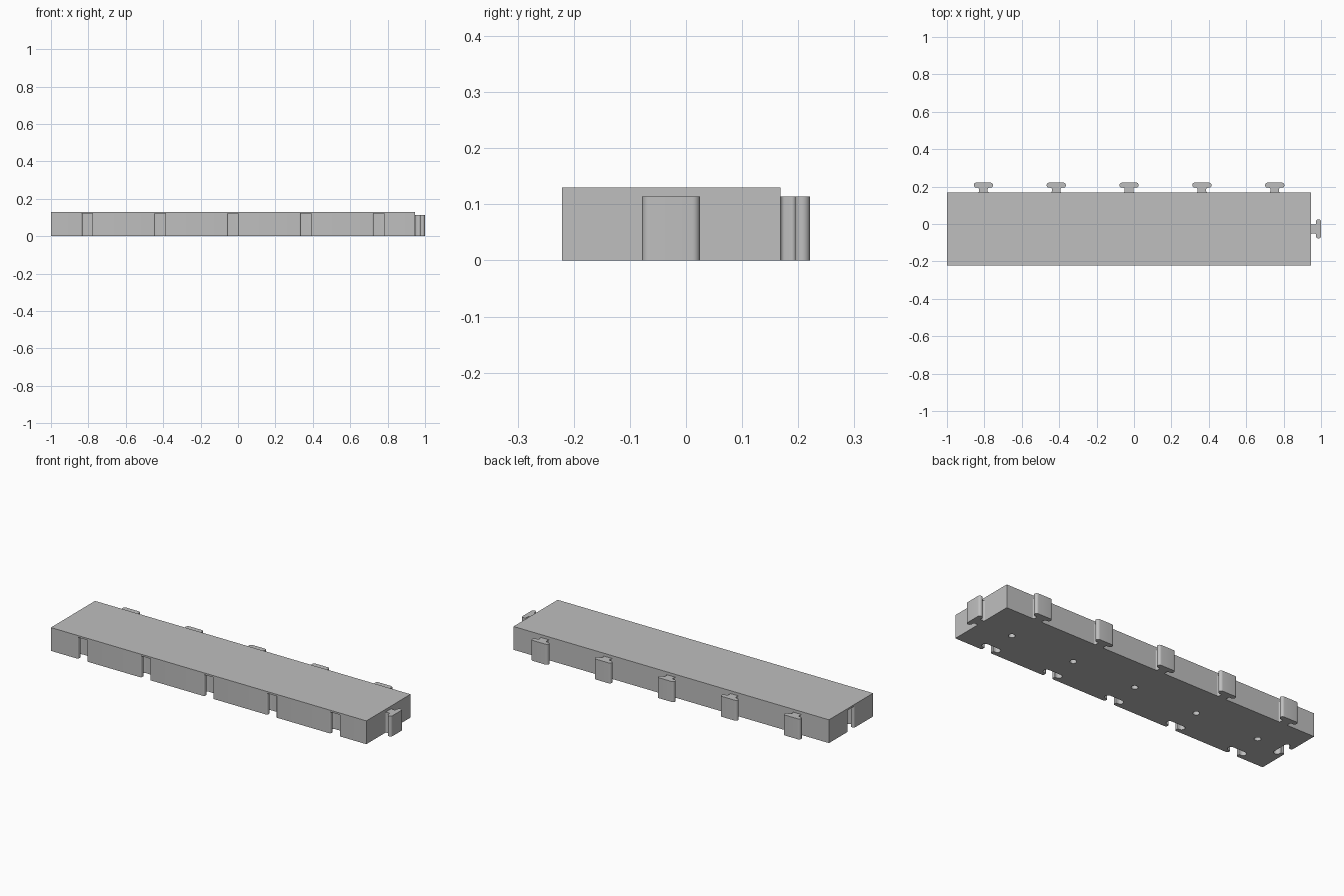
import bpy, bmesh
from math import sin, cos, pi, radians
from mathutils import Matrix

cube = bpy.data.objects.get("Cube")
if cube:
    bpy.data.objects.remove(cube, do_unlink=True)

grey = bpy.data.materials.new("plain_grey")
grey.use_nodes = True
colour = (0.52, 0.52, 0.52, 1)
grey.diffuse_color = colour
grey.node_tree.nodes["Principled BSDF"].inputs["Base Color"].default_value = colour

LEFT, RIGHT, FRONT, BACK, TOP = -1.0, 0.947, -0.221, 0.168, 0.13
MID_Y = (FRONT + BACK) / 2
PITCH = (RIGHT - LEFT) / 5
SPOTS = [LEFT + PITCH * (i + 0.5) for i in range(5)]


def arc(cx, cy, r, start, end, steps=8):
    angles = [radians(start + (end - start) * i / steps) for i in range(steps + 1)]
    return [(cx + r * cos(a), cy + r * sin(a)) for a in angles]


def connector_outline(gap=0.0, overshoot=0.0):
    """T-shaped joint with filleted neck and rounded head, pointing to +y."""
    fillet = 0.008
    half = [(0.031 + gap, -overshoot)] if overshoot else []
    half += arc(0.031 + gap, fillet, fillet, 270, 180)
    half += arc(0.031, 0.018, fillet - gap, 180, 90)
    half += arc(0.038, 0.0395, 0.0135 + gap, -90, 90, 14)
    return half + [(-x, y) for x, y in reversed(half)]


def add_prism(bm, outline, matrix, low, high):
    verts = [bm.verts.new(matrix @ Matrix.Translation((x, y, low)).translation)
             for x, y in outline]
    face = bm.faces.new(verts)
    new = bmesh.ops.extrude_face_region(bm, geom=[face])["geom"]
    top = [v for v in new if isinstance(v, bmesh.types.BMVert)]
    bmesh.ops.translate(bm, verts=top, vec=(0, 0, high - low))


def make_object(name, bm):
    bmesh.ops.recalc_face_normals(bm, faces=bm.faces)
    mesh = bpy.data.meshes.new(name)
    bm.to_mesh(mesh)
    bm.free()
    mesh.materials.append(grey)
    obj = bpy.data.objects.new(name, mesh)
    bpy.context.collection.objects.link(obj)
    return obj


def activate(obj):
    bpy.ops.object.select_all(action="DESELECT")
    obj.select_set(True)
    bpy.context.view_layer.objects.active = obj


def smooth(obj):
    activate(obj)
    bpy.ops.object.shade_smooth_by_angle(angle=radians(35))


def along_edge(x, y, turned=False):
    turn = Matrix.Rotation(-pi / 2 if turned else 0, 4, "Z")
    return Matrix.Translation((x, y, 0)) @ turn


# Solid slab
bm = bmesh.new()
slab = [(LEFT, FRONT), (RIGHT, FRONT), (RIGHT, BACK), (LEFT, BACK)]
add_prism(bm, slab, Matrix(), 0, TOP)
body = make_object("body", bm)

# Sockets in the front and one end, and round blind holes underneath
bm = bmesh.new()
socket = connector_outline(gap=0.004, overshoot=0.02)
for x in SPOTS:
    add_prism(bm, socket, along_edge(x, FRONT), -0.05, 0.12)
    add_prism(bm, arc(0, 0, 0.017, 0, 345, 23), along_edge(x, MID_Y), -0.05, 0.114)
add_prism(bm, socket, along_edge(LEFT, MID_Y, True), -0.05, 0.12)
cutter = make_object("socket_cutter", bm)
cutter.hide_render = True

cut = body.modifiers.new("sockets", "BOOLEAN")
cut.operation = "DIFFERENCE"
cut.solver = "EXACT"
cut.object = cutter
activate(body)
bpy.ops.object.modifier_apply(modifier=cut.name)
bpy.data.objects.remove(cutter, do_unlink=True)
smooth(body)

# Matching connectors on the back and the other end
places = [("back_connector", along_edge(x, BACK)) for x in SPOTS]
places.append(("end_connector", along_edge(RIGHT, MID_Y, True)))
for name, matrix in places:
    bm = bmesh.new()
    add_prism(bm, connector_outline(), matrix, 0, 0.114)
    smooth(make_object(name, bm))
